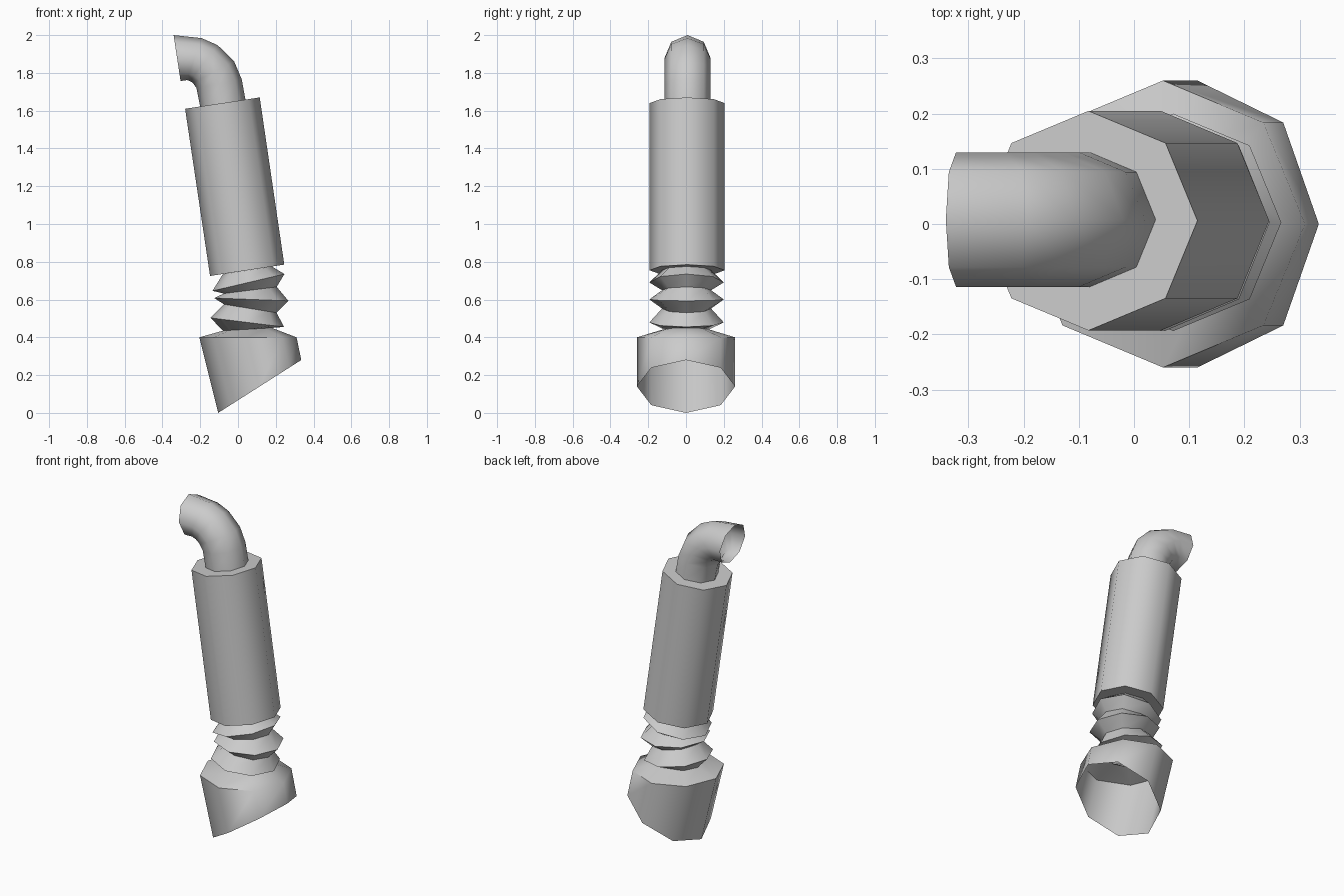
import bpy, bmesh, math

if "Cube" in bpy.data.objects:
    bpy.data.objects.remove(bpy.data.objects["Cube"])

SIDES = 8


def loft(name, rings, y0=0.0, cap_start=False, cap_end=False, angle=60):
    """Skin octagonal rings, each given by its left and right point (x, z) and depth radius."""
    bm = bmesh.new()
    loops = []
    for (lx, lz), (rx, rz), ry in rings:
        cx, cz = (lx + rx) / 2, (lz + rz) / 2
        hx, hz = (rx - lx) / 2, (rz - lz) / 2
        loop = []
        for i in range(SIDES):
            a = 2 * math.pi * i / SIDES
            loop.append(bm.verts.new((cx + hx * math.cos(a),
                                      y0 + ry * math.sin(a),
                                      cz + hz * math.cos(a))))
        loops.append(loop)
    for a, b in zip(loops, loops[1:]):
        for i in range(SIDES):
            j = (i + 1) % SIDES
            bm.faces.new((a[i], a[j], b[j], b[i]))
    if cap_start:
        bm.faces.new(loops[0][::-1])
    if cap_end:
        bm.faces.new(loops[-1])
    mesh = bpy.data.meshes.new(name)
    bm.to_mesh(mesh)
    bm.free()
    ob = bpy.data.objects.new(name, mesh)
    bpy.context.collection.objects.link(ob)
    bpy.ops.object.select_all(action='DESELECT')
    ob.select_set(True)
    bpy.context.view_layer.objects.active = ob
    bpy.ops.object.shade_smooth_by_angle(angle=math.radians(angle))
    return ob


# Hollow socket with a slanted open bottom and a sloping shoulder
loft("base_socket", [
    ((-0.105, 0.0), (0.335, 0.28), 0.26),
    ((-0.205, 0.40), (0.31, 0.40), 0.26),
    ((-0.08, 0.435), (0.18, 0.45), 0.12),
])

# Bent accordion sleeve: rings fan out along the bend
loft("bellows", [
    ((-0.08, 0.435), (0.18, 0.45), 0.12),
    ((-0.145, 0.503), (0.243, 0.455), 0.197),
    ((-0.075, 0.575), (0.205, 0.53), 0.13),
    ((-0.125, 0.608), (0.267, 0.593), 0.197),
    ((-0.075, 0.632), (0.205, 0.667), 0.13),
    ((-0.135, 0.646), (0.246, 0.735), 0.197),
    ((-0.08, 0.735), (0.18, 0.775), 0.13),
], y0=0.003)

# Tilted main cylinder
loft("main_body", [
    ((-0.148, 0.725), (0.245, 0.785), 0.199),
    ((-0.28, 1.61), (0.115, 1.67), 0.199),
], y0=0.006, cap_start=True, cap_end=True)

# Open elbow pipe on top
loft("elbow_pipe", [
    ((-0.20, 1.62), (0.04, 1.655), 0.122),
    ((-0.22, 1.72), (0.02, 1.765), 0.122),
    ((-0.24, 1.748), (-0.02, 1.86), 0.122),
    ((-0.255, 1.757), (-0.108, 1.947), 0.122),
    ((-0.27, 1.762), (-0.193, 1.984), 0.122),
    ((-0.304, 1.757), (-0.341, 2.0), 0.122),
], y0=0.008)
